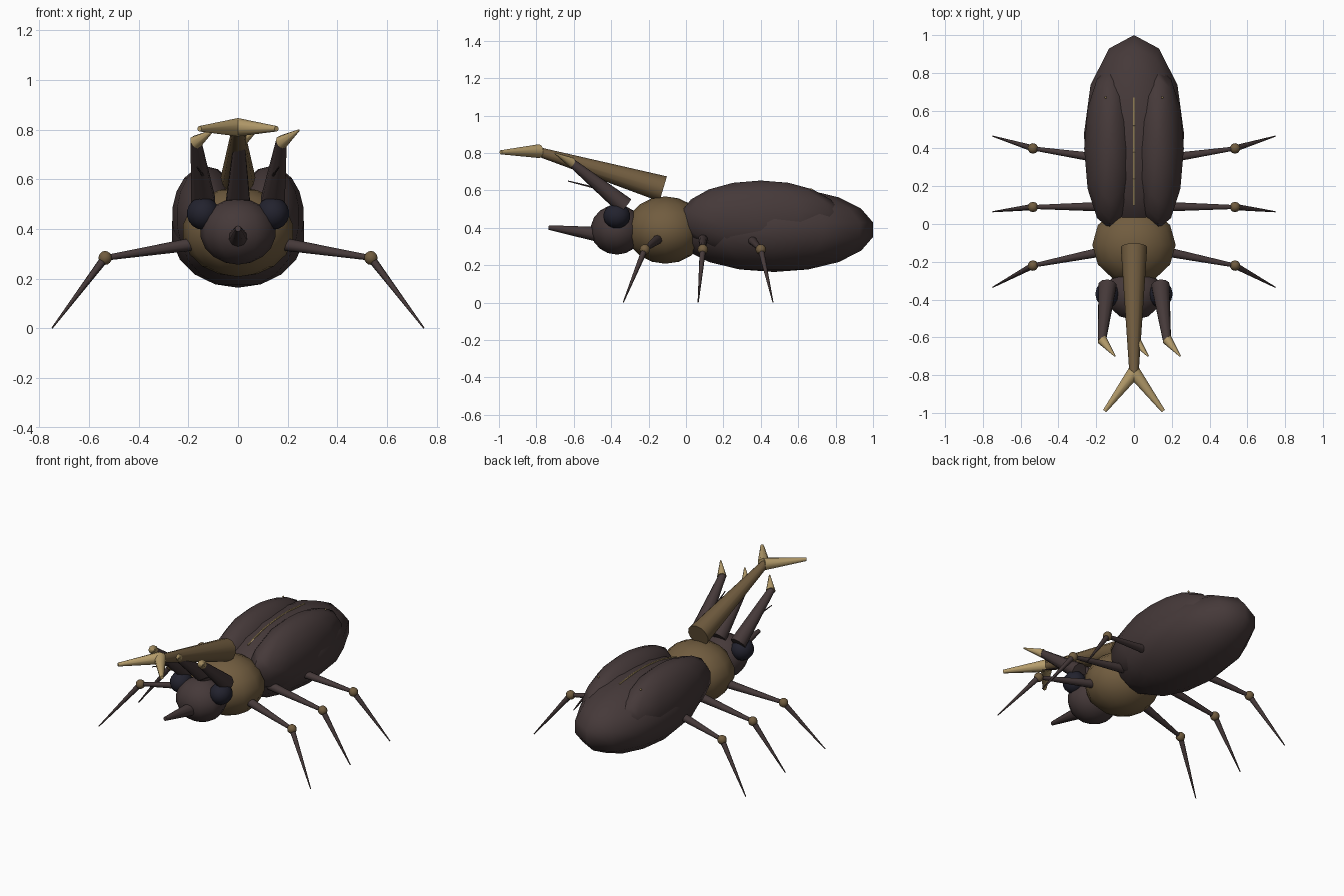
import bpy, bmesh, math
from mathutils import Vector, Matrix

if "Cube" in bpy.data.objects:
    bpy.data.objects.remove(bpy.data.objects["Cube"])


def material(name, rgb):
    m = bpy.data.materials.new(name)
    m.diffuse_color = (*rgb, 1)
    m.use_nodes = True
    m.node_tree.nodes["Principled BSDF"].inputs["Base Color"].default_value = m.diffuse_color
    return m


SHELL = material("dark_brown_shell", (0.060, 0.041, 0.041))
BRONZE = material("bronze_brown", (0.165, 0.108, 0.050))
GOLD = material("pale_gold", (0.47, 0.34, 0.15))
NAVY = material("dark_navy", (0.016, 0.016, 0.027))


def finish(name, bm, mat, angle=50):
    mesh = bpy.data.meshes.new(name)
    bm.to_mesh(mesh)
    bm.free()
    mesh.materials.append(mat)
    ob = bpy.data.objects.new(name, mesh)
    bpy.context.collection.objects.link(ob)
    bpy.ops.object.select_all(action='DESELECT')
    bpy.context.view_layer.objects.active = ob
    ob.select_set(True)
    bpy.ops.object.shade_smooth_by_angle(angle=math.radians(angle))
    return ob


def ellipsoid(name, centre, radii, mat, segs=12, rings=9):
    bm = bmesh.new()
    bmesh.ops.create_uvsphere(
        bm, u_segments=segs, v_segments=rings, radius=1,
        matrix=Matrix.Translation(centre) @ Matrix.Diagonal((*radii, 1)))
    return finish(name, bm, mat)


def taper(name, a, b, r1, r2, mat, sides=10):
    a, b = Vector(a), Vector(b)
    d = b - a
    bm = bmesh.new()
    turn = d.to_track_quat('Z', 'Y').to_matrix().to_4x4()
    bmesh.ops.create_cone(
        bm, cap_ends=True, segments=sides, radius1=r1, radius2=r2,
        depth=d.length, matrix=Matrix.Translation((a + b) / 2) @ turn)
    return finish(name, bm, mat)


# Body
ellipsoid("abdomen", (0, 0.47, 0.39), (0.27, 0.538, 0.226), SHELL)
ellipsoid("thorax", (0, -0.11, 0.388), (0.224, 0.212, 0.18), BRONZE)
ellipsoid("head", (0, -0.37, 0.39), (0.153, 0.14, 0.133), SHELL)
taper("snout_horn", (0, -0.47, 0.365), (0, -0.735, 0.402), 0.04, 0.012, SHELL)

# Gold seam laid along the back between the wing cases
pts = [0.1, 0.24, 0.38, 0.52, 0.67]
top = [(0, y, 0.392 + 0.224 * math.sqrt(1 - ((y - 0.47) / 0.538) ** 2)) for y in pts]
for i in range(len(top) - 1):
    taper(f"back_seam_{i}", top[i], top[i + 1], 0.005, 0.005, GOLD, 6)

# Long forked horn
taper("main_horn", (0, -0.122, 0.608), (0, -0.8, 0.81), 0.07, 0.024, BRONZE, 12)

# Three upright horns, each with a gold hook leaning the same way
for side, x0, x1 in (("left", -0.14, -0.17), ("middle", 0, 0.005), ("right", 0.14, 0.175)):
    taper(f"{side}_horn", (x0, -0.325, 0.515), (x1, -0.62, 0.755), 0.05, 0.022, SHELL)
    taper(f"{side}_horn_hook", (x1, -0.612, 0.75), (x1 + 0.07, -0.7, 0.798), 0.028, 0.004, GOLD, 8)

# Mirrored parts
for side, s in (("left", -1), ("right", 1)):
    ellipsoid(f"{side}_wing_case", (s * 0.128, 0.4, 0.45), (0.138, 0.432, 0.203), SHELL)
    ellipsoid(f"{side}_wing_dot", (s * 0.15, 0.67, 0.605), (0.006, 0.006, 0.006), GOLD, 8, 6)
    ellipsoid(f"{side}_eye", (s * 0.14, -0.37, 0.463), (0.066, 0.072, 0.066), NAVY)
    taper(f"{side}_horn_prong", (0, -0.785, 0.81), (s * 0.155, -0.99, 0.804), 0.037, 0.011, GOLD)
    taper(f"{side}_antenna", (s * 0.13, -0.43, 0.60), (s * 0.165, -0.63, 0.65), 0.006, 0.003, SHELL, 6)

    # Legs: upper leg, knee, lower leg
    for pos, root, knee, foot in (("front", -0.145, -0.22, -0.335),
                                  ("middle", 0.092, 0.09, 0.065),
                                  ("rear", 0.345, 0.4, 0.465)):
        k = (s * 0.535, knee, 0.284)
        taper(f"{side}_{pos}_upper_leg", (s * 0.16, root, 0.343), k, 0.027, 0.011, SHELL)
        ellipsoid(f"{side}_{pos}_knee", k, (0.028, 0.028, 0.028), BRONZE, 10, 8)
        taper(f"{side}_{pos}_lower_leg", k, (s * 0.748, foot, 0.002), 0.017, 0.003, SHELL, 8)
